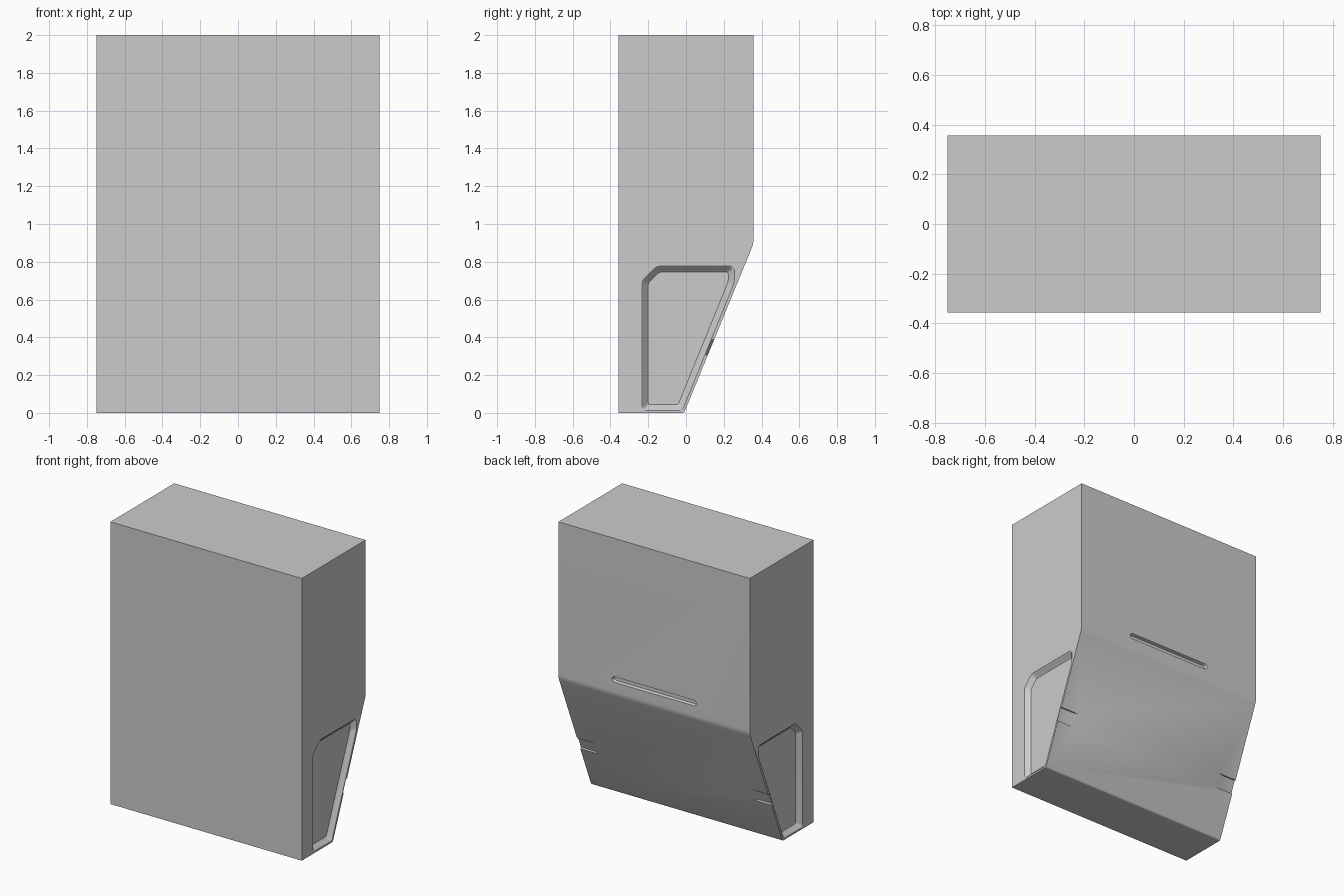
import bpy, bmesh, math
from mathutils import Vector

if "Cube" in bpy.data.objects:
    bpy.data.objects.remove(bpy.data.objects["Cube"])


def inset(poly, d):
    """Move every side of a counter-clockwise convex outline inwards by d."""
    out = []
    for i, p in enumerate(poly):
        p, a, b = Vector(p), Vector(poly[i - 1]), Vector(poly[(i + 1) % len(poly)])
        e, f = (p - a).normalized(), (b - p).normalized()
        n, m = Vector((-e.y, e.x)), Vector((-f.y, f.x))
        out.append(p + (n + m) * d / (1 + n.dot(m)))
    return out


def rounded(poly, radii, steps=5):
    """Round the corners; radii holds the setback of each corner."""
    out = []
    for i, p in enumerate(poly):
        p, a, b = Vector(p), Vector(poly[i - 1]), Vector(poly[(i + 1) % len(poly)])
        r = radii[i]
        if not r:
            out.append(p)
            continue
        s, e = p + (a - p).normalized() * r, p + (b - p).normalized() * r
        for k in range(steps + 1):
            t = k / steps
            out.append(s * (1 - t) ** 2 + p * 2 * t * (1 - t) + e * t * t)
    return out


def loft(name, origin, u, v, n, sections):
    """Closed solid through flat outlines, each at its own height along n."""
    bm = bmesh.new()
    o, u, v, n = map(Vector, (origin, u, v, n))
    rings = [[bm.verts.new(o + u * p[0] + v * p[1] + n * h) for p in pts] for pts, h in sections]
    for lo, hi in zip(rings, rings[1:]):
        for i in range(len(lo)):
            bm.faces.new((lo[i - 1], lo[i], hi[i], hi[i - 1]))
    bm.faces.new(rings[0])
    bm.faces.new(rings[-1])
    bmesh.ops.recalc_face_normals(bm, faces=bm.faces)
    mesh = bpy.data.meshes.new(name)
    bm.to_mesh(mesh)
    bm.free()
    ob = bpy.data.objects.new(name, mesh)
    bpy.context.collection.objects.link(ob)
    return ob


def rect(a, b, c, d):
    return [(a, c), (b, c), (b, d), (a, d)]


# Cabinet body with a sloping lower back
profile = [(-0.357, 0), (-0.01, 0), (0.357, 0.895), (0.357, 2), (-0.357, 2)]
side = rounded(profile, [0, 0.012, 0.02, 0, 0])
body = loft("cabinet_body", (0, 0, 0), (0, 1, 0), (0, 0, 1), (1, 0, 0), [(side, -0.75), (side, 0.75)])
cutters = []

# Recessed side panels
panel = [(-0.232, 0.012), (-0.02, 0.012), (0.256, 0.69), (0.256, 0.777), (-0.155, 0.777), (-0.232, 0.70)]
for s, label in ((1, "right"), (-1, "left")):
    steps = [(0, 0.02, 0.02), (0, 0, 0.02), (0.008, -0.006, 0.018), (0.012, -0.012, 0.016), (0.032, -0.03, 0.012)]
    secs = [(rounded(inset(panel, d), [r] * 6), h) for d, h, r in steps]
    cutters.append(loft(label + "_panel_cutter", (0.75 * s, 0, 0), (0, 1, 0), (0, 0, 1), (s, 0, 0), secs))

# Finger notches on the slope, open at the side edges
along = (Vector((0, 0.357, 0.895)) - Vector((0, -0.01, 0))).normalized()
normal = Vector((0, along.z, -along.y))
for s, label in ((1, "right"), (-1, "left")):
    secs = [(rect(0.605, 0.78, 0.325, 0.42), 0.02), (rect(0.605, 0.78, 0.325, 0.42), 0),
            (rect(0.645, 0.78, 0.328, 0.417), -0.010)]
    cutters.append(loft(label + "_notch_cutter", (0, -0.01, 0), (s, 0, 0), along, normal, secs))

# Long rounded grip slot in the back
def stadium(half, r):
    pts = []
    for c, start in ((half, -90), (-half, 90)):
        for k in range(9):
            a = math.radians(start + k * 22.5)
            pts.append((c + r * math.cos(a), r * math.sin(a)))
    return pts

slot = [(stadium(0.31, 0.02), 0.02), (stadium(0.31, 0.02), 0), (stadium(0.31, 0.014), -0.02)]
cutters.append(loft("grip_slot_cutter", (0, 0.357, 1.0), (1, 0, 0), (0, 0, 1), (0, 1, 0), slot))

# Carve the recesses and tidy up
bpy.context.view_layer.objects.active = body
body.select_set(True)
for c in cutters:
    c.hide_render = True
    mod = body.modifiers.new(c.name, "BOOLEAN")
    mod.operation, mod.object, mod.solver = "DIFFERENCE", c, "EXACT"
    bpy.ops.object.modifier_apply(modifier=mod.name)
    bpy.data.objects.remove(c)
bpy.ops.object.shade_smooth_by_angle(angle=math.radians(25))
